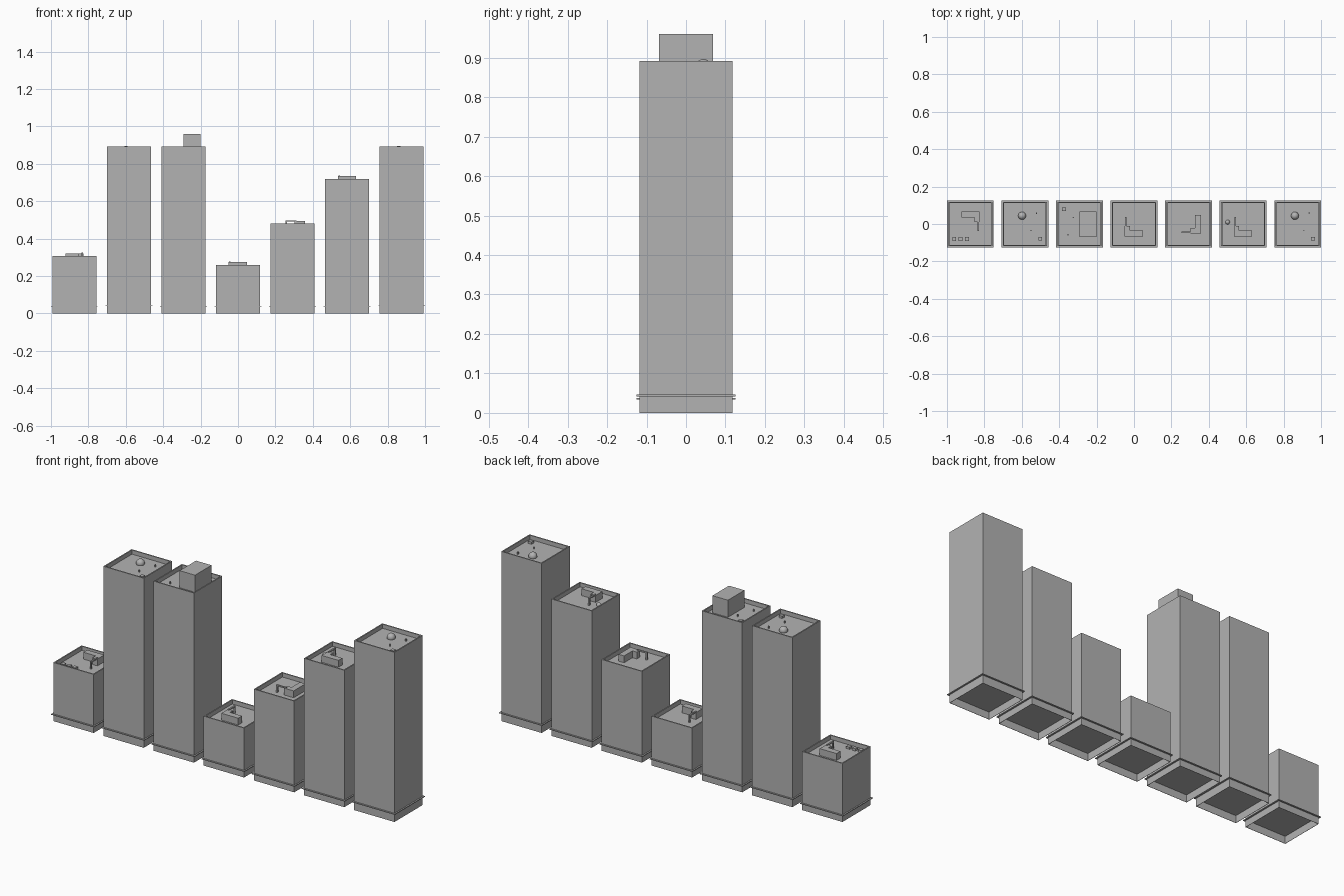
import bpy, bmesh
from math import pi
from mathutils import Matrix, Vector

if "Cube" in bpy.data.objects:
    bpy.data.objects.remove(bpy.data.objects["Cube"])

grey = bpy.data.materials.new("concrete grey")
grey.use_nodes = True
COLOUR = (0.45, 0.45, 0.45, 1)
grey.diffuse_color = COLOUR
grey.node_tree.nodes["Principled BSDF"].inputs["Base Color"].default_value = COLOUR

SPACING, HALF, LEDGE = 0.2917, 0.1175, 0.125
ROOF_DEPTH, FLOOR = 0.022, 0.038


def finish(bm, name, place, smooth=False):
    bmesh.ops.recalc_face_normals(bm, faces=bm.faces)
    for f in bm.faces:
        f.smooth = smooth
    mesh = bpy.data.meshes.new(name)
    bm.to_mesh(mesh)
    bm.free()
    mesh.materials.append(grey)
    ob = bpy.data.objects.new(name, mesh)
    ob.matrix_world = place
    bpy.context.collection.objects.link(ob)
    return ob


def add_box(bm, lo, hi):
    lo, hi = Vector(lo), Vector(hi)
    size = Matrix.Diagonal((*(hi - lo), 1))
    return bmesh.ops.create_cube(bm, size=1, matrix=Matrix.Translation((lo + hi) / 2) @ size)


def box(name, place, lo, hi):
    bm = bmesh.new()
    add_box(bm, lo, hi)
    return finish(bm, name, place)


def tower(name, place, height):
    """Block with a sunken roof behind a parapet and a hollow underside."""
    bm = bmesh.new()
    add_box(bm, (-HALF, -HALF, 0), (HALF, HALF, height))
    bm.faces.ensure_lookup_table()
    for sign, rim, depth in ((1, 0.009, ROOF_DEPTH), (-1, 0.002, FLOOR)):
        face = next(f for f in bm.faces if f.normal.z * sign > 0.9)
        bmesh.ops.inset_region(bm, faces=[face], thickness=rim)
        new = bmesh.ops.extrude_discrete_faces(bm, faces=[face])["faces"][0]
        bmesh.ops.translate(bm, verts=new.verts, vec=(0, 0, -sign * depth))
        bm.normal_update()
    finish(bm, name, place)


def ball(name, place, x, y, radius):
    bm = bmesh.new()
    bmesh.ops.create_uvsphere(bm, u_segments=24, v_segments=12, radius=radius)
    finish(bm, name, place @ Matrix.Translation((x, y, radius * 0.25)), True)


def post(name, place, x, y, height, radius=0.004):
    bm = bmesh.new()
    bmesh.ops.create_cone(bm, cap_ends=True, segments=10, radius1=radius,
                          radius2=radius, depth=height)
    finish(bm, name, place @ Matrix.Translation((x, y, height / 2)))


def unit(name, place, x, y, r=0.01):
    box(name, place, (x - r, y - r, 0), (x + r, y + r, 0.012))


# L-shaped plant room with a thin duct running off one arm
def plant_room(name, place):
    top = 0.036
    bm = bmesh.new()
    outline = [(-.05, -.067), (.048, -.067), (.048, -.035),
               (-.022, -.035), (-.022, -.01), (-.05, -.01)]
    base = bm.faces.new([bm.verts.new((x, y, 0)) for x, y in outline])
    geo = bmesh.ops.extrude_face_region(bm, geom=[base], use_keep_orig=True)["geom"]
    bmesh.ops.translate(bm, vec=(0, 0, top),
                        verts=[v for v in geo if isinstance(v, bmesh.types.BMVert)])
    finish(bm, name + "_plant_room", place)
    box(name + "_duct", place, (-.047, -.02, top - .003), (-.039, .037, top + .004))
    box(name + "_duct_leg", place, (-.047, .029, 0), (-.039, .037, top))


# Small vents and a service unit shared by the tallest towers
def tower_kit(name, place):
    unit(name + "_service_unit", place, 0.082, -0.079)
    post(name + "_vent_pipe", place, 0.062, 0.058, 0.012)
    post(name + "_short_vent", place, 0.033, -0.034, 0.012, 0.003)


# height, ledge height, rotation of roof equipment, equipment type
TOWERS = [
    (0.308, 0.036, pi, "plant"),
    (0.892, 0.044, 0, "dome"),
    (0.892, 0.036, pi, "lift"),
    (0.260, 0.036, 0, "plant"),
    (0.480, 0.036, pi / 2, "plant"),
    (0.720, 0.036, 0, "plant"),
    (0.892, 0.044, 0, "dome"),
]

for i, (height, ledge_z, turn, kind) in enumerate(TOWERS):
    name = f"tower_{i + 1}"
    place = Matrix.Translation(((i - 3) * SPACING, 0, 0))
    flat_roof = place @ Matrix.Translation((0, 0, height - ROOF_DEPTH))
    roof = flat_roof @ Matrix.Rotation(turn, 4, "Z")

    tower(name + "_body", place, height)

    # Thin ledge as a ring around the base
    bm = bmesh.new()
    loops = [[bm.verts.new((sx * r, sy * r, z))
              for sx, sy in ((-1, -1), (1, -1), (1, 1), (-1, 1))]
             for r, z in ((HALF, ledge_z - .002), (LEDGE, ledge_z - .002),
                          (LEDGE, ledge_z + .002), (HALF, ledge_z + .002))]
    for a, b in zip(loops, loops[1:]):
        for k in range(4):
            n = (k + 1) % 4
            bm.faces.new((a[k], a[n], b[n], b[k]))
    finish(bm, name + "_ledge", place)

    if kind == "plant":
        plant_room(name, roof)
    else:
        tower_kit(name, roof)
    if kind == "dome":
        ball(name + "_roof_dome", roof, -0.015, 0.044, 0.021)
    if kind == "lift":
        box(name + "_lift_house", flat_roof, (0, -0.069, 0), (0.09, 0.068, 0.09))

    # Extras on single roofs
    if i == 0:
        for k in range(3):
            unit(f"{name}_service_unit_{k + 1}", flat_roof, -0.086 + k * 0.034, -0.08)
    if i == 5:
        ball(name + "_small_dome", flat_roof, -0.083, 0.01, 0.012)
